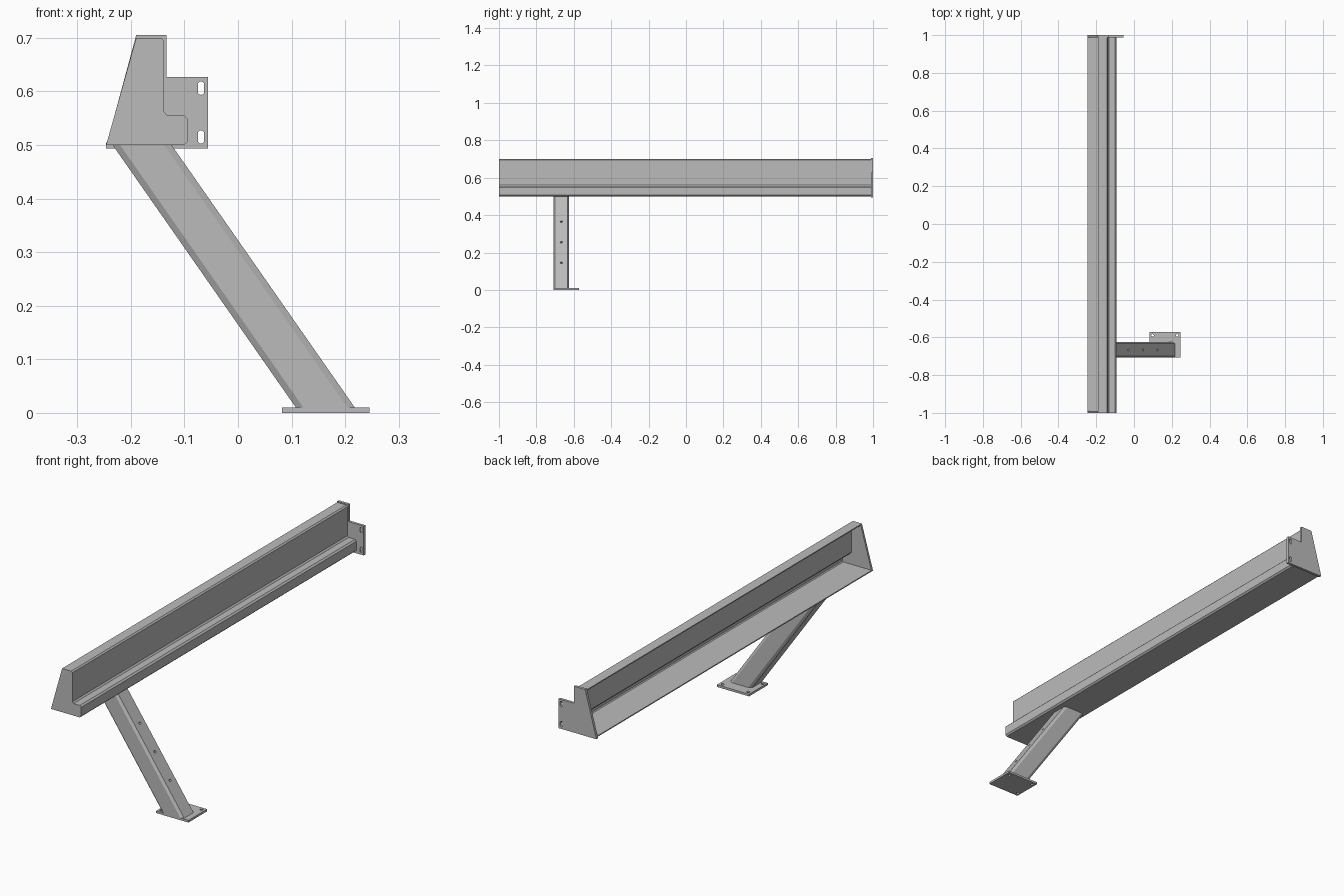
import bpy
import bmesh
from mathutils import Vector

cube = bpy.data.objects.get("Cube")
if cube:
    bpy.data.objects.remove(cube, do_unlink=True)

steel = bpy.data.materials.new("grey_steel")
steel.use_nodes = True
GREY = (0.5, 0.5, 0.5, 1)
steel.diffuse_color = GREY
steel.node_tree.nodes["Principled BSDF"].inputs["Base Color"].default_value = GREY


def make(name, bm):
    mesh = bpy.data.meshes.new(name)
    bm.to_mesh(mesh)
    bm.free()
    mesh.materials.append(steel)
    ob = bpy.data.objects.new(name, mesh)
    bpy.context.collection.objects.link(ob)
    return ob


def prism(name, base, offset):
    """Closed outline swept along an offset vector."""
    bm = bmesh.new()
    face = bm.faces.new([bm.verts.new(p) for p in base])
    ext = bmesh.ops.extrude_face_region(bm, geom=[face])["geom"]
    moved = [g for g in ext if isinstance(g, bmesh.types.BMVert)]
    bmesh.ops.translate(bm, verts=moved, vec=offset)
    bmesh.ops.recalc_face_normals(bm, faces=bm.faces)
    return make(name, bm)


def apply_modifier(ob, mod):
    bpy.context.view_layer.objects.active = ob
    bpy.ops.object.modifier_apply(modifier=mod.name)


def drill(ob, centre, axis, radius, depth, stretch=0):
    """Cut a round hole, or an upright slot when stretch is given."""
    bm = bmesh.new()
    bmesh.ops.create_cone(bm, cap_ends=True, segments=12, radius1=radius,
                          radius2=radius, depth=depth)
    turn = Vector(axis).to_track_quat('Z', 'Y')
    for v in bm.verts:
        v.co = turn @ v.co
        if stretch:
            v.co.z += stretch if v.co.z > 0 else -stretch
        v.co += Vector(centre)
    cutter = make("hole_cutter", bm)
    cutter.hide_render = True
    mod = ob.modifiers.new("hole", 'BOOLEAN')
    mod.object = cutter
    mod.solver = 'EXACT'
    apply_modifier(ob, mod)
    bpy.data.objects.remove(cutter, do_unlink=True)


# Folded sheet beam, open along its sloping side
section = [(-.19, .70), (-.144, .70), (-.138, .694), (-.138, .562),
           (-.132, .555), (-.1, .555), (-.093, .548), (-.093, .507),
           (-.1, .5), (-.246, .5)]
FRONT, BACK = -0.99, 0.988
bm = bmesh.new()
rows = [[bm.verts.new((x, y, z)) for x, z in section] for y in (FRONT, BACK)]
for i in range(len(section) - 1):
    bm.faces.new((rows[0][i], rows[0][i + 1], rows[1][i + 1], rows[1][i]))
beam = make("beam", bm)
mod = beam.modifiers.new("sheet", 'SOLIDIFY')
mod.thickness = 0.005
mod.offset = -1
mod.use_even_offset = True
apply_modifier(beam, mod)

# Front cap closes the beam section
prism("front_cap", [(x, FRONT, z) for x, z in section], (0, -0.01, 0))

# Back plate with a slotted mounting tab
outline = [(-.246, .493), (-.246, .498), (-.19, .705), (-.133, .705),
           (-.133, .627), (-.056, .627), (-.056, .493)]
plate = prism("back_plate", [(x, BACK, z) for x, z in outline], (0, 0.012, 0))
for z in (.606, .515):
    drill(plate, (-.069, BACK, z), (0, 1, 0), .006, .1, stretch=.0065)

# Base plate with three bolt holes
Y0, Y1 = -.708, -.625
foot = prism("base_plate", [(.082, Y0, 0), (.245, Y0, 0),
                            (.245, -.573, 0), (.082, -.573, 0)], (0, 0, .01))
for x, y in ((.098, -.59), (.228, -.59), (.095, -.69)):
    drill(foot, (x, y, 0), (0, 0, 1), .007, .1)

# Slanted leg with chamfered edges
X0, X1, CX, CY = .108, .218, .014, .008
ring = [(X0 + CX, Y0), (X1 - CX, Y0), (X1, Y0 + CY), (X1, Y1 - CY),
        (X1 - CX, Y1), (X0 + CX, Y1), (X0, Y1 - CY), (X0, Y0 + CY)]
slant = Vector((-.342, 0, .49))
leg = prism("leg", [(x, y, .01) for x, y in ring], slant)
outward = (slant.z, 0, -slant.x)
for z in (.365, .255, .145):
    x = X1 + slant.x * (z - .01) / slant.z
    drill(leg, (x, (Y0 + Y1) / 2, z), outward, .006, .02)
